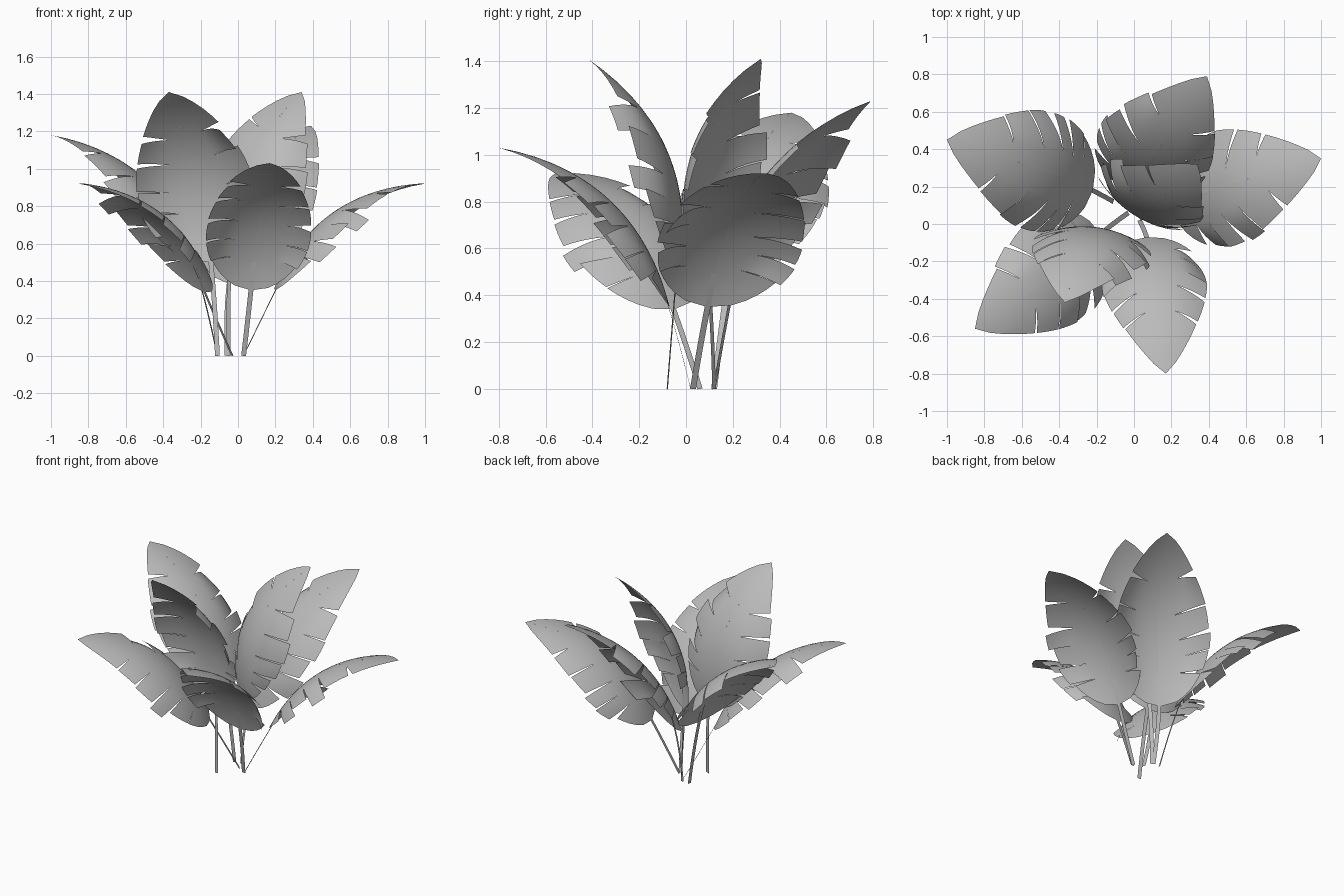
import bpy
import bmesh
import random
from mathutils import Vector

random.seed(4)
cube = bpy.data.objects.get("Cube")
if cube:
    bpy.data.objects.remove(cube, do_unlink=True)

grey = bpy.data.materials.new("leaf_grey")
grey.use_nodes = True
grey.diffuse_color = (0.5, 0.5, 0.5, 1)
grey.node_tree.nodes["Principled BSDF"].inputs["Base Color"].default_value = (0.5, 0.5, 0.5, 1)

ARCH = 0.16
STEPS = 10      # columns from midrib to margin
ROWS = 5        # rows in each finger
SLIT_CUTS = [0.0, 0.24, 0.39, 0.53, 0.67, 0.81, 1.0]


def finish(name, bm):
    bmesh.ops.remove_doubles(bm, verts=bm.verts, dist=0.0005)
    mesh = bpy.data.meshes.new(name)
    bm.to_mesh(mesh)
    bm.free()
    mesh.materials.append(grey)
    mesh.shade_smooth()
    bpy.context.collection.objects.link(bpy.data.objects.new(name, mesh))


def add_grid(bm, rows, flip):
    """Skin a list of rows of points with quads."""
    verts = [[bm.verts.new(p) for p in row] for row in rows]
    for a, b in zip(verts, verts[1:]):
        for i in range(len(a) - 1):
            quad = [a[i], a[i + 1], b[i + 1], b[i]]
            bm.faces.new(quad[::-1] if flip else quad)


def leaf_side(base, tip, across):
    """Direction across the blade, square to its chord."""
    chord = (tip - base).normalized()
    side = (across - chord * across.dot(chord)).normalized()
    return side if side.dot(chord.cross(Vector((0, 0, 1)))) > 0 else -side


def leaf_point(base, tip, side, s, x, drop):
    """Point on the arched blade: s along the midrib, x across."""
    chord = tip - base
    up = side.cross(chord).normalized()
    tangent = (chord + up * ARCH * 4 * (1 - 2 * s)).normalized()
    normal = side.cross(tangent)
    mid = base + chord * s + up * ARCH * 4 * s * (1 - s)
    return mid + side * x - normal * (0.9 * x * x + drop)


def blade(name, base, tip, side, half_width):
    bm = bmesh.new()
    for sign in (-1, 1):
        # each side gets its own slightly shifted slits
        cuts = [c + random.uniform(-0.02, 0.02) if 0 < c < 1 else c for c in SLIT_CUTS]
        depth = [random.uniform(0.35, 0.55) for c in cuts]
        gap = [random.uniform(0.003, 0.011) if 0 < c < 1 else 0 for c in cuts]
        last = len(cuts) - 2
        for f in range(last + 1):
            drop = random.uniform(-0.01, 0.06) if 0 < f < last else 0
            rows = []
            for r in range(ROWS + 1):
                k = r / ROWS
                row = []
                for c in range(STEPS + 1):
                    v = c / STEPS
                    open_lo = max(0, (v - depth[f]) / (1 - depth[f]))
                    open_hi = max(0, (v - depth[f + 1]) / (1 - depth[f + 1]))
                    lo = cuts[f] + gap[f] * open_lo
                    hi = cuts[f + 1] - gap[f + 1] * open_hi
                    t = lo + (hi - lo) * k
                    # vein runs from the midrib out to the egg-shaped margin
                    edge = t ** 1.3
                    mid = 0.13 + 0.87 * t ** 2.2
                    width = half_width / 0.42 * edge ** 0.5 * max(0, 1 - edge) ** 0.8
                    s = mid + (edge - mid) * v ** 1.5
                    sag = drop * ((1 - k) * open_lo ** 2 + k * open_hi ** 2)
                    row.append(leaf_point(base, tip, side, s, sign * width * v, sag))
                rows.append(row)
            add_grid(bm, rows, sign < 0)
    finish(name + "_blade", bm)


def stalk(name, foot, base, tip, side):
    """Flat ribbon from the ground to the back of the blade."""
    bm = bmesh.new()
    end = leaf_point(base, tip, side, 0.14, 0, 0.004)
    bend = base - (end - base) * 0.3
    rows = []
    for i in range(13):
        k = i / 12
        p = foot * (1 - k) ** 2 + bend * 2 * k * (1 - k) + end * k * k
        rows.append([p - side * 0.013, p + side * 0.013])
    add_grid(bm, rows, False)
    finish(name + "_stalk", bm)


# name: half width, stalk foot, blade base, blade tip, direction across the blade
LEAVES = {
    "front_leaf": (0.28, (0.03, 0.02, 0), (0.07, -0.07, 0.35), (0.17, -0.8, 1.03), (1, 0, 0)),
    "right_leaf": (0.32, (-0.11, 0.12, 0), (-0.22, 0.18, 0.48), (-1, 0.45, 1.18), (0.2, 1, 0)),
    "front_right_leaf": (0.3, (-0.03, 0.06, 0), (-0.18, -0.05, 0.34), (-0.85, -0.56, 0.92), (-0.35, 1, 0)),
    "left_leaf": (0.31, (0.03, 0.03, 0), (0.2, 0.09, 0.35), (1, 0.35, 0.92), (-0.1, 1, 0)),
    "back_leaf": (0.31, (-0.06, 0.12, 0), (-0.06, 0.19, 0.39), (0.39, 0.79, 1.23), (1, -0.45, 0)),
    "tall_back_leaf": (0.3, (-0.05, 0.12, 0), (-0.05, 0.1, 0.5), (0.34, 0.32, 1.41), (1, -0.6, 0)),
    "tall_front_leaf": (0.315, (-0.11, -0.08, 0), (-0.14, -0.04, 0.5), (-0.37, -0.42, 1.41), (1, -0.12, 0)),
}
for leaf, (half_width, *points) in LEAVES.items():
    foot, base, tip, across = map(Vector, points)
    side = leaf_side(base, tip, across)
    blade(leaf, base, tip, side, half_width)
    stalk(leaf, foot, base, tip, side)
